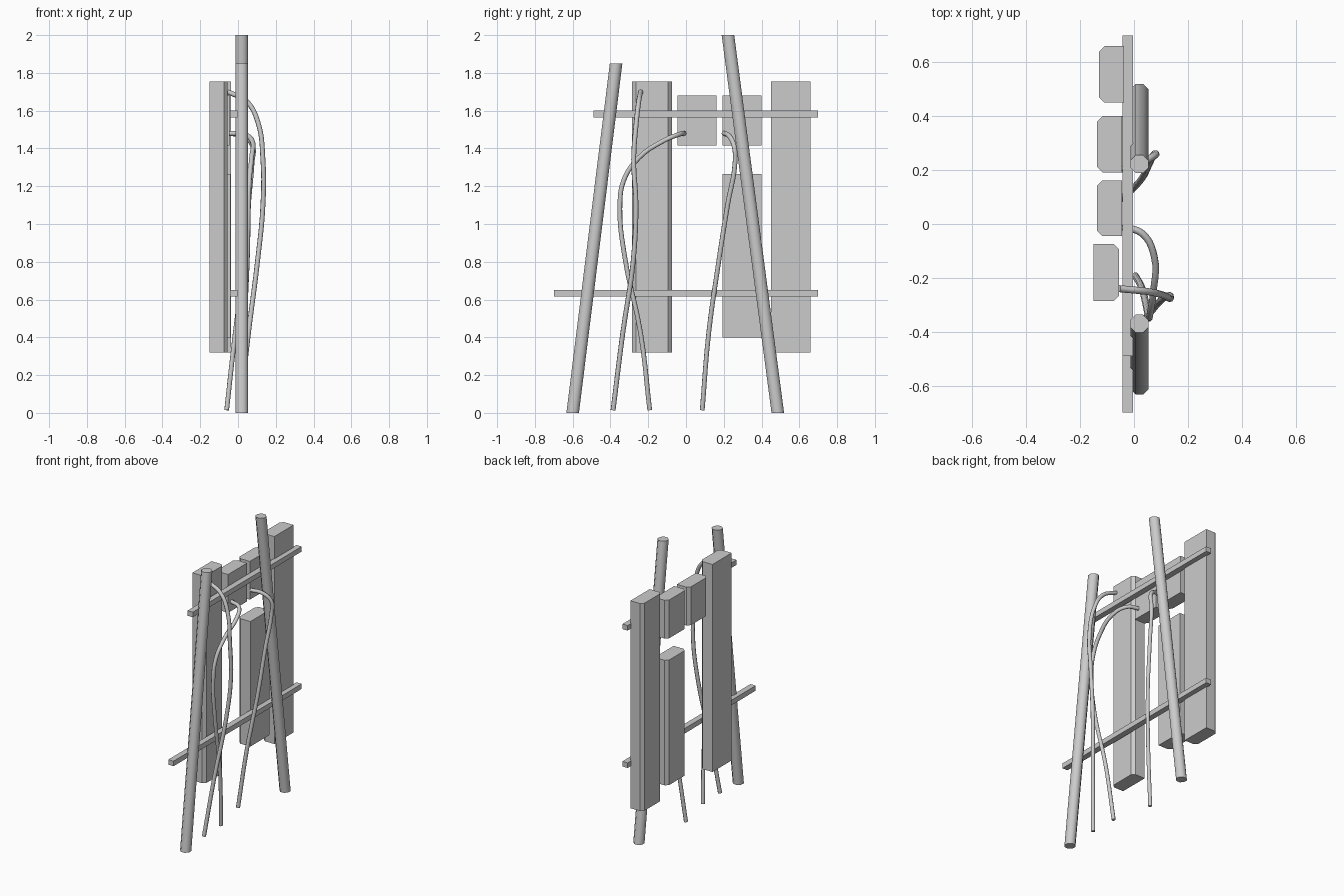
import bpy
import bmesh
import math
from mathutils import Vector

cube = bpy.data.objects.get("Cube")
if cube:
    bpy.data.objects.remove(cube, do_unlink=True)

grey = bpy.data.materials.new("plain grey")
grey.use_nodes = True
grey.diffuse_color = (0.6, 0.6, 0.6, 1)
grey.node_tree.nodes["Principled BSDF"].inputs["Base Color"].default_value = (0.6, 0.6, 0.6, 1)


def finish(name, data):
    data.materials.append(grey)
    obj = bpy.data.objects.new(name, data)
    bpy.context.collection.objects.link(obj)
    return obj


def box(name, x, y, z, chamfer_side=0):
    """Box between limits, with its upright corners on one x side chamfered."""
    bm = bmesh.new()
    bmesh.ops.create_cube(bm, size=1)
    for v in bm.verts:
        v.co = Vector([lim[0] if c < 0 else lim[1] for c, lim in zip(v.co, (x, y, z))])
    if chamfer_side:
        edge_x = x[0] if chamfer_side < 0 else x[1]
        edges = [e for e in bm.edges
                 if all(abs(v.co.x - edge_x) < 1e-5 for v in e.verts)
                 and abs(e.verts[0].co.z - e.verts[1].co.z) > 0.01]
        bmesh.ops.bevel(bm, geom=edges, offset=0.02, segments=1, affect='EDGES')
    mesh = bpy.data.meshes.new(name)
    bm.to_mesh(mesh)
    bm.free()
    return finish(name, mesh)


def post(name, y_foot, y_top, height, radius=0.036, sides=8):
    """Leaning post whose two ends are cut level."""
    bm = bmesh.new()
    bmesh.ops.create_cone(bm, cap_ends=True, segments=sides, radius1=radius,
                          radius2=radius, depth=1)
    turn = math.pi / sides
    for v in bm.verts:
        t = v.co.z + 0.5
        a = math.atan2(v.co.y, v.co.x) + turn
        v.co = Vector((0.02 + radius * math.cos(a),
                       y_foot + (y_top - y_foot) * t + radius * math.sin(a),
                       height * t))
    for f in bm.faces:
        f.smooth = len(f.verts) == 4
    mesh = bpy.data.meshes.new(name)
    bm.to_mesh(mesh)
    bm.free()
    for e in mesh.edges:
        e.use_edge_sharp = abs(mesh.vertices[e.vertices[0]].co.z
                               - mesh.vertices[e.vertices[1]].co.z) < 0.01
    return finish(name, mesh)


def cord(name, points):
    """Thin round cord hanging through the given points."""
    curve = bpy.data.curves.new(name, 'CURVE')
    curve.dimensions = '3D'
    curve.bevel_depth = 0.013
    curve.bevel_resolution = 2
    curve.resolution_u = 5
    curve.use_fill_caps = True
    spline = curve.splines.new('BEZIER')
    spline.bezier_points.add(len(points) - 1)
    for bp, co in zip(spline.bezier_points, points):
        bp.co = co
        bp.handle_left_type = bp.handle_right_type = 'AUTO'
    return finish(name, curve)


# Upright planks
tall = (0.32, 1.755)
short = (1.415, 1.68)
box("end_plank", (-0.13, -0.037), (0.45, 0.66), tall, -1)
box("front_plank", (-0.15, -0.055), (-0.285, -0.075), tall, 1)
box("upper_plank_middle", (-0.137, -0.044), (-0.045, 0.162), short, -1)
box("upper_plank_back", (-0.137, -0.044), (0.192, 0.4), short, -1)
box("lower_plank", (-0.137, -0.04), (0.192, 0.4), (0.4, 1.265), -1)

# Cross rails
box("lower_rail", (-0.043, -0.003), (-0.7, 0.7), (0.615, 0.65))
box("upper_rail", (-0.043, -0.003), (-0.49, 0.7), (1.565, 1.6))

# Leaning posts
post("front_post", -0.6, -0.37, 1.85)
post("back_post", 0.486, 0.222, 2.0)

# Hanging cords
cord("long_cord", [(-0.055, -0.24, 1.70), (0.045, -0.25, 1.65), (0.105, -0.263, 1.54),
                   (0.132, -0.277, 1.34), (0.132, -0.265, 1.1), (0.103, -0.28, 0.8),
                   (0.055, -0.335, 0.42), (0.01, -0.386, 0.015)])
cord("middle_cord", [(-0.045, -0.01, 1.48), (0.03, -0.035, 1.475), (0.075, -0.12, 1.44),
                     (0.072, -0.25, 1.35), (0.06, -0.33, 1.23), (0.055, -0.35, 1.08),
                     (0.05, -0.325, 0.83), (0.03, -0.24, 0.42), (0.005, -0.192, 0.015)])
cord("back_cord", [(-0.045, 0.2, 1.48), (0.03, 0.23, 1.465), (0.078, 0.255, 1.41),
                   (0.075, 0.26, 1.33), (0.055, 0.22, 1.1), (0.03, 0.17, 0.78),
                   (-0.015, 0.12, 0.42), (-0.06, 0.086, 0.015)])
